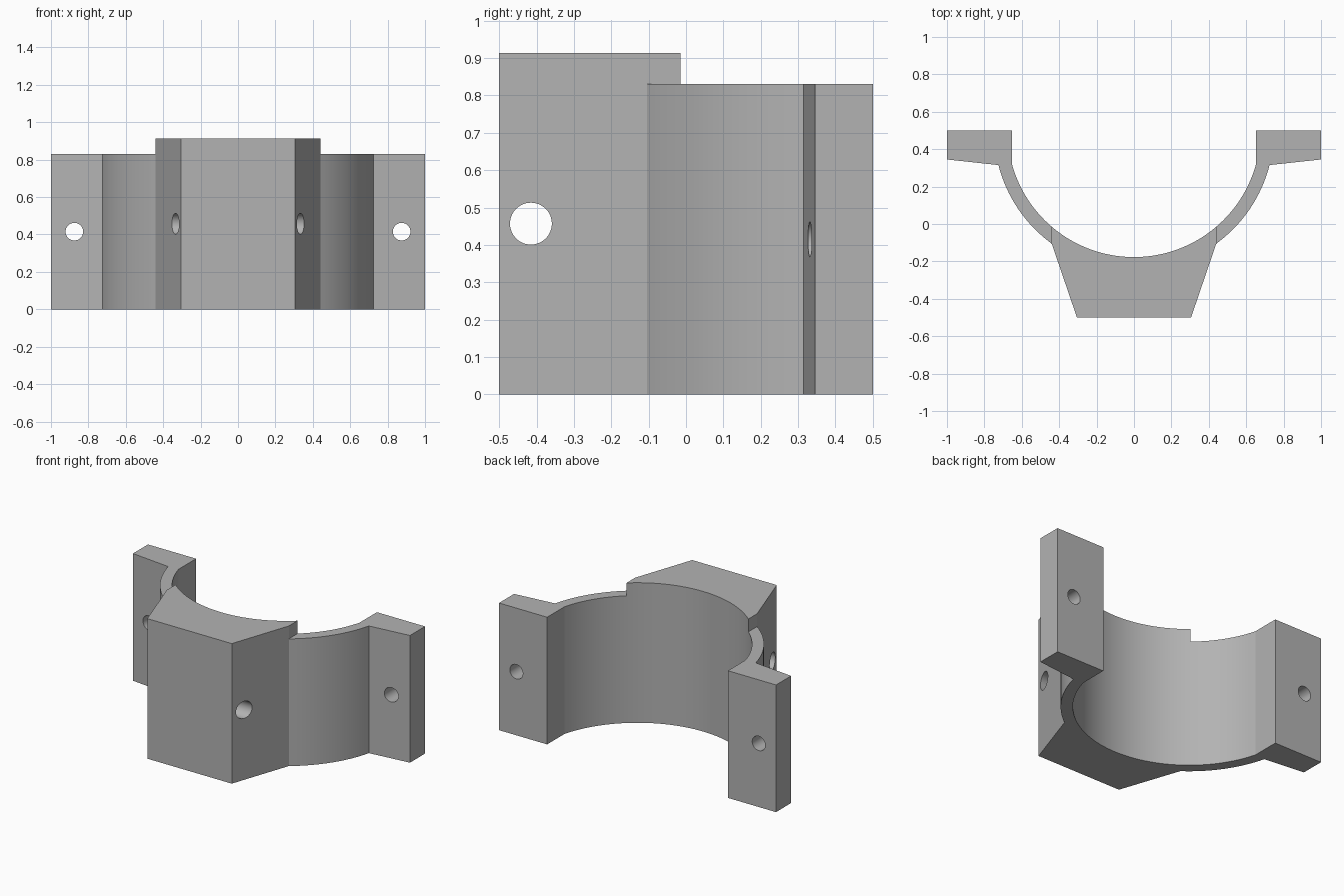
import bpy, bmesh
from math import sin, cos, asin, acos, pi, radians
from mathutils import Matrix

cube = bpy.data.objects.get("Cube")
if cube:
    bpy.data.objects.remove(cube)

ARM_TOP, BLOCK_TOP = 0.83, 0.914      # heights of arms and central block
CY, R_IN, R_OUT = 0.5, 0.677, 0.748   # centre and radii of the saddle
BLOCK_X = 0.44                        # half width of the block at the arms

grey = bpy.data.materials.new("plain grey")
grey.use_nodes = True
colour = (0.45, 0.45, 0.45, 1)
grey.diffuse_color = colour
grey.node_tree.nodes["Principled BSDF"].inputs["Base Color"].default_value = colour


def make_object(name, bm):
    bmesh.ops.recalc_face_normals(bm, faces=bm.faces)
    mesh = bpy.data.meshes.new(name)
    bm.to_mesh(mesh)
    bm.free()
    mesh.materials.append(grey)
    obj = bpy.data.objects.new(name, mesh)
    bpy.context.collection.objects.link(obj)
    return obj


def arc(radius, start, end, steps):
    """Points on the saddle circle, angles measured from +x towards -y."""
    angles = [start + (end - start) * i / steps for i in range(steps + 1)]
    return [(radius * cos(a), CY - radius * sin(a)) for a in angles]


def box(name, x0, x1, y0, y1, z0, z1):
    bm = bmesh.new()
    bmesh.ops.create_cube(bm, size=1)
    bm.transform(Matrix.Translation(((x0 + x1) / 2, (y0 + y1) / 2, (z0 + z1) / 2))
                 @ Matrix.Diagonal((x1 - x0, y1 - y0, z1 - z0, 1)))
    return make_object(name, bm)


def drill(name, radius, length, location, axis):
    bm = bmesh.new()
    bmesh.ops.create_cone(bm, cap_ends=True, segments=64, radius1=radius,
                          radius2=radius, depth=length)
    bm.transform(Matrix.Translation(location) @ Matrix.Rotation(pi / 2, 4, axis))
    return make_object(name, bm)


# Plan outline: half of it is described, the other half is mirrored
flange = [(1, 0.345), (1, 0.5), (0.653, 0.5)]
outer = arc(R_OUT, acos(BLOCK_X / R_OUT), asin((CY - 0.315) / R_OUT), 16)
inner = arc(R_IN, asin((CY - 0.32) / R_IN), pi / 2, 30)
half = [(0.305, -0.5)] + outer + flange + inner
outline = half + [(-x, y) for x, y in reversed(half[:-1])]

# Saddle clamp body, extruded to the height of the block
bm = bmesh.new()
face = bm.faces.new([bm.verts.new((x, y, 0)) for x, y in outline])
raised = bmesh.ops.extrude_face_region(bm, geom=[face])["geom"]
bmesh.ops.translate(bm, vec=(0, 0, BLOCK_TOP),
                    verts=[v for v in raised if isinstance(v, bmesh.types.BMVert)])
body = make_object("saddle_clamp", bm)

# Cutters: lowered arms, flange bolt holes, cross hole through the block
cutters = [drill("cross_hole_cutter", 0.056, 1.2, (0, -0.415, 0.457), 'Y')]
for side, label in ((1, "left"), (-1, "right")):
    x0, x1 = sorted((side * BLOCK_X, side * 1.2))
    cutters.append(box(label + "_arm_cutter", x0, x1, -0.7, 0.7, ARM_TOP, 1.1))
    cutters.append(drill(label + "_bolt_cutter", 0.047, 0.6,
                         (side * 0.875, 0.42, 0.415), 'X'))

bpy.ops.object.select_all(action='DESELECT')
bpy.context.view_layer.objects.active = body
body.select_set(True)
for cutter in cutters:
    cutter.hide_render = True
    mod = body.modifiers.new(cutter.name, 'BOOLEAN')
    mod.operation = 'DIFFERENCE'
    mod.solver = 'EXACT'
    mod.object = cutter
    bpy.ops.object.modifier_apply(modifier=mod.name)
for cutter in cutters:
    bpy.data.objects.remove(cutter)

# Smooth curved walls, crisp corners
bpy.ops.object.shade_smooth_by_angle(angle=radians(10))
